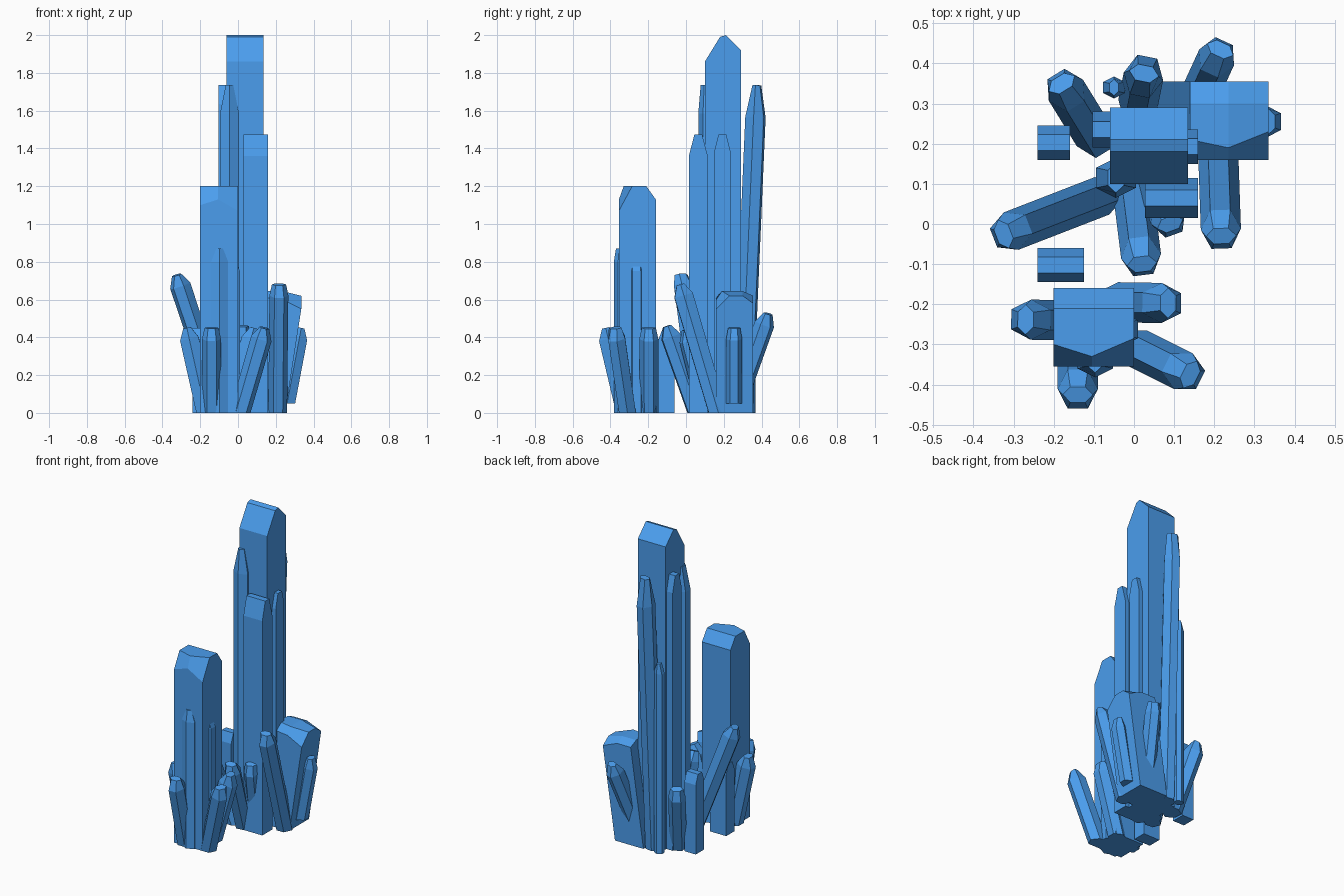
import bpy, bmesh, math
from mathutils import Vector, Matrix

if "Cube" in bpy.data.objects:
    bpy.data.objects.remove(bpy.data.objects["Cube"])

mat = bpy.data.materials.new("blue_crystal")
mat.diffuse_color = (0.07, 0.34, 0.85, 1)
mat.use_nodes = True
mat.node_tree.nodes["Principled BSDF"].inputs["Base Color"].default_value = mat.diffuse_color


def finish(name, bm):
    bmesh.ops.recalc_face_normals(bm, faces=bm.faces)
    me = bpy.data.meshes.new(name)
    bm.to_mesh(me)
    bm.free()
    me.materials.append(mat)
    ob = bpy.data.objects.new(name, me)
    bpy.context.collection.objects.link(ob)
    return ob


def loft(name, rings):
    bm = bmesh.new()
    vs = [[bm.verts.new(p) for p in r] for r in rings]
    n = len(vs[0])
    for a, b in zip(vs, vs[1:]):
        for i in range(n):
            j = (i + 1) % n
            bm.faces.new((a[i], a[j], b[j], b[i]))
    bm.faces.new(vs[0])
    bm.faces.new(vs[-1])
    return finish(name, bm)


def roof_crystal(name, x0, x1, profile, lean=0):
    """Rectangular shaft: (y, z) outline extruded along x, sheared by lean."""
    return loft(name, [[(x + lean * z, y, z) for y, z in profile] for x in (x0, x1)])


def hex_crystal(name, base, top, w, tip=0.07, spin=0, d=None):
    """Six-sided shaft from base to top with a narrowed ridge tip."""
    base, top = Vector(base), Vector(top)
    axis = (top - base).normalized()
    d = d or w
    flat = Vector((axis.x, axis.y, 0))
    ang = math.atan2(flat.y, flat.x) if flat.length > 0.02 else math.radians(spin)
    u = Vector((math.cos(ang), math.sin(ang), 0))
    v = Vector((-u.y, u.x, 0))
    pts = [(1, .5), (0, 1), (-1, .5), (-1, -.5), (0, -1), (1, -.5)]
    tilt = Vector((0, 0, 1)).rotation_difference(axis).to_matrix()

    def ring(c, m, su, sv):
        return [c + m @ (u * a * su * w / 2 + v * b * sv * d / 2) for a, b in pts]
    return loft(name, [ring(base, Matrix.Identity(3), 1, 1),
                       ring(top - axis * tip, tilt, 1, 1),
                       ring(top, tilt, .4, .75)])


# tall main shaft
roof_crystal("main_crystal", -.06, .135,
             [(.10, 0), (.10, 1.86), (.18, 1.99), (.21, 2.0), (.29, 1.92), (.29, 0)])

# second shaft with a bent front bevel
loft("second_crystal", [
    [(x, y, z) for y, z in ((-.355, 0), (-.355, sh), (ridge, 1.2), (-.21, 1.2), (-.16, 1.13), (-.16, 0))]
    for x, sh, ridge in ((-.20, 1.10, -.30), (-.105, 1.13, -.33), (0, 1.07, -.285))])

# short thick shaft leaning right
loft("leaning_stub", [
    [(xb, .16, 0), (xt, .16, zf), (xt, yr, zt), (xt, .30, zt), (xt, .355, zb), (xb, .355, 0)]
    for xb, xt, zf, zt, zb, yr in ((.05, .14, .61, .645, .62, .21),
                                   (.15, .235, .60, .645, .62, .19),
                                   (.25, .335, .55, .62, .58, .23))])

# flat-sided shafts with roof tips: x0, x1, y0, y1, top, shoulder drop
for name, x0, x1, y0, y1, t, s in (
        ("front_tall_shaft", .028, .16, .015, .115, 1.475, .115),
        ("left_tall_shaft", -.103, -.03, .19, .28, 1.735, .1),
        ("right_tall_shaft", .09, .16, .15, .235, 1.475, .09),
        ("small_left_shaft", -.24, -.125, -.145, -.06, .45, .06),
        ("small_back_left_shaft", -.24, -.16, .16, .245, .50, .06)):
    m = (y0 + y1) / 2
    roof_crystal(name, x0, x1, [(y0, 0), (y0, t - s), (m - .02, t), (m + .02, t),
                                (y1, t - s), (y1, 0)])

# upright six-sided shafts
for name, x, y, z, w, tip in (
        ("tall_front_left_spike", -.045, .115, 1.735, .10, .15),
        ("thin_back_spike", -.05, .34, 1.2, .055, .06),
        ("second_front_spike", -.097, -.337, .87, .09, .07),
        ("second_right_spike", -.035, -.262, .82, .09, .07)):
    hex_crystal(name, (x, y, 0), (x, y, z), w, tip)

# leaning six-sided spikes
for name, b, t, w, tip in (
        ("tall_back_spike", (.01, .30, 0), (.025, .375, 1.735), .10, .17),
        ("back_right_spike", (.13, .25, 0), (.215, .435, .525), .095, .06),
        ("far_right_spike", (.26, .255, .05), (.335, .255, .45), .085, .06),
        ("front_right_spike", (.21, .17, 0), (.217, -.03, .68), .10, .06),
        ("front_middle_spike", (0, .06, 0), (.02, -.10, .46), .10, .06),
        ("front_inner_spike", (.05, .11, 0), (.09, 0, .44), .09, .06),
        ("long_left_spike", (-.08, .07, 0), (-.325, -.025, .73), .10, .06),
        ("back_left_spike", (-.10, .22, 0), (-.18, .35, .44), .10, .06),
        ("second_lean_right", (.01, -.31, 0), (.14, -.375, .45), .10, .06),
        ("second_lean_back_right", (-.04, -.195, 0), (.085, -.197, .45), .10, .06),
        ("second_lean_left", (-.17, -.24, 0), (-.27, -.238, .45), .10, .06),
        ("second_lean_front", (-.14, -.32, 0), (-.14, -.425, .45), .10, .06)):
    hex_crystal(name, b, t, w, tip)
